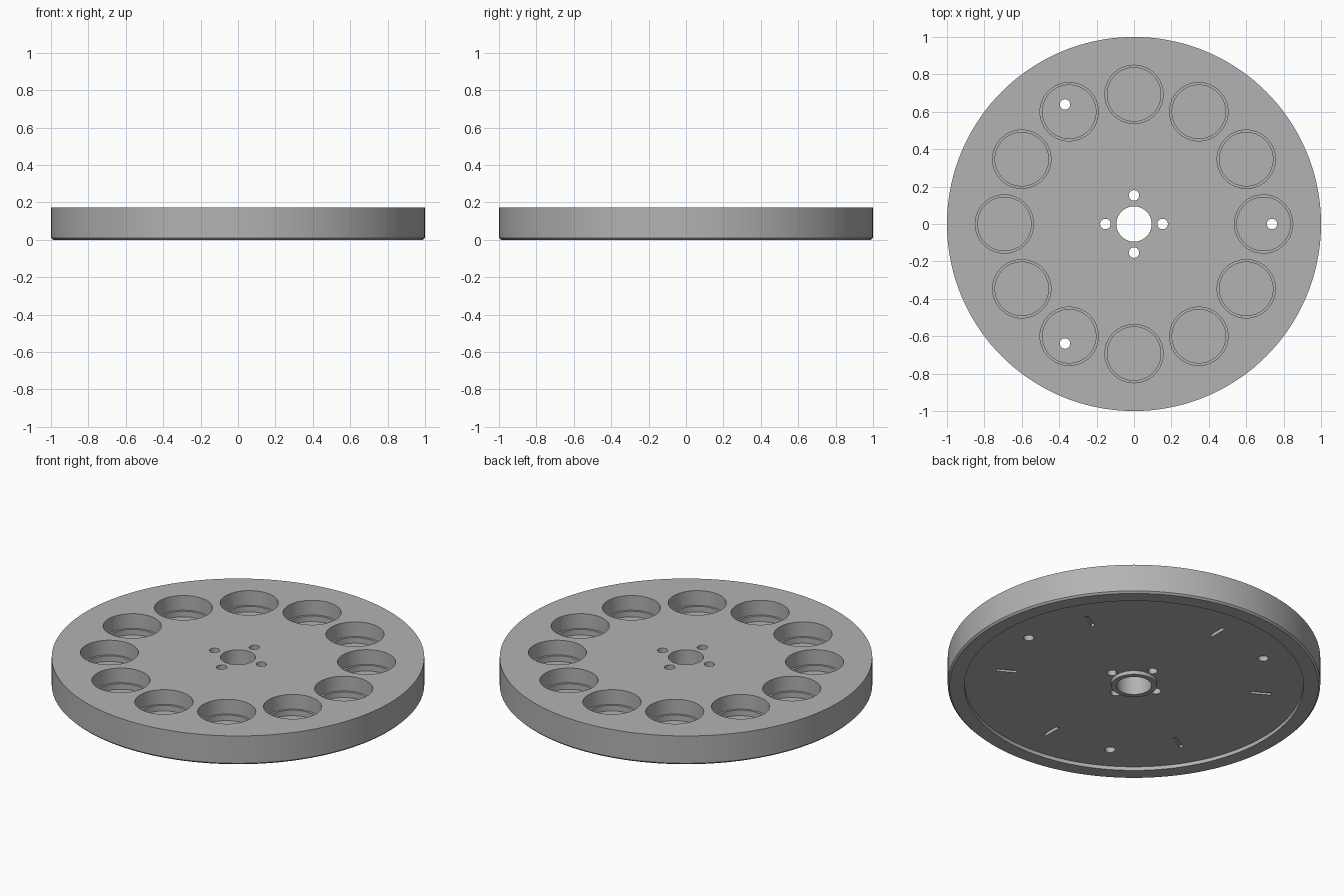
import bpy, bmesh, math
from mathutils import Matrix, Vector

old = bpy.data.objects.get("Cube")
if old:
    bpy.data.objects.remove(old, do_unlink=True)

TOP = 0.172        # plate thickness
UNDER = 0.022      # height of the recessed underside
PITCH = 0.693      # radius of the ring of pockets

metal = bpy.data.materials.new("plain grey")
metal.use_nodes = True
grey = (0.45, 0.45, 0.45, 1)
metal.diffuse_color = grey
metal.node_tree.nodes["Principled BSDF"].inputs["Base Color"].default_value = grey


def polar(radius, degrees):
    a = math.radians(degrees)
    return Vector((radius * math.cos(a), radius * math.sin(a), 0))


def lathe(bm, profile, steps, centre=Vector((0, 0, 0)), closed=True):
    """Turn a (radius, z) profile round a vertical axis."""
    rings = []
    for r, z in profile:
        rings.append([bm.verts.new(centre + polar(r, 360 * i / steps) + Vector((0, 0, z)))
                      for i in range(steps)])
    pairs = list(zip(rings, rings[1:]))
    if closed:
        pairs.append((rings[-1], rings[0]))
    else:
        bm.faces.new(rings[0])
        bm.faces.new(rings[-1])
    for a, b in pairs:
        for i in range(steps):
            j = (i + 1) % steps
            bm.faces.new((a[i], a[j], b[j], b[i]))


def finish(bm, name):
    bmesh.ops.recalc_face_normals(bm, faces=bm.faces)
    mesh = bpy.data.meshes.new(name)
    bm.to_mesh(mesh)
    bm.free()
    obj = bpy.data.objects.new(name, mesh)
    bpy.context.collection.objects.link(obj)
    return obj


def cut(target, cutter):
    cutter.hide_render = True
    mod = target.modifiers.new(cutter.name, "BOOLEAN")
    mod.operation = "DIFFERENCE"
    mod.solver = "EXACT"
    mod.object = cutter
    bpy.context.view_layer.objects.active = target
    bpy.ops.object.modifier_apply(modifier=mod.name)
    bpy.data.objects.remove(cutter, do_unlink=True)


# Plate with bore, hub boss, recessed underside and chamfered lower rim
bm = bmesh.new()
lathe(bm, [(0.094, 0), (0.123, 0), (0.123, UNDER), (0.91, UNDER), (0.91, 0),
           (0.99, 0), (1, 0.01), (1, TOP), (0.094, TOP)], 144)
plate = finish(bm, "carousel_plate")
plate.data.materials.append(metal)

# Twelve stepped round pockets
bm = bmesh.new()
for k in range(12):
    lathe(bm, [(0.143, 0.052), (0.143, 0.085), (0.156, 0.085), (0.156, TOP + 0.1)],
          64, polar(PITCH, 30 * k), closed=False)
cut(plate, finish(bm, "pocket_cutter"))

# Through holes: four round the hub, three in pocket floors
bm = bmesh.new()
spots = [polar(0.153, 90 * k) for k in range(4)] + [polar(0.738, 120 * k) for k in range(3)]
for spot in spots:
    lathe(bm, [(0.028, -0.1), (0.028, TOP + 0.1)], 32, spot, closed=False)
cut(plate, finish(bm, "hole_cutter"))

# Six shallow radial slots in the underside
bm = bmesh.new()
for k in range(6):
    angle = 30 + 60 * k
    place = (Matrix.Translation(polar(PITCH, angle)) @ Matrix.Rotation(math.radians(angle), 4, "Z")
             @ Matrix.Diagonal((0.11, 0.02, 0.08, 1)))
    bmesh.ops.create_cube(bm, size=1, matrix=place)
cut(plate, finish(bm, "slot_cutter"))

# Smooth round walls, crisp edges
bpy.ops.object.select_all(action="DESELECT")
plate.select_set(True)
bpy.context.view_layer.objects.active = plate
bpy.ops.object.shade_smooth_by_angle(angle=math.radians(30))
